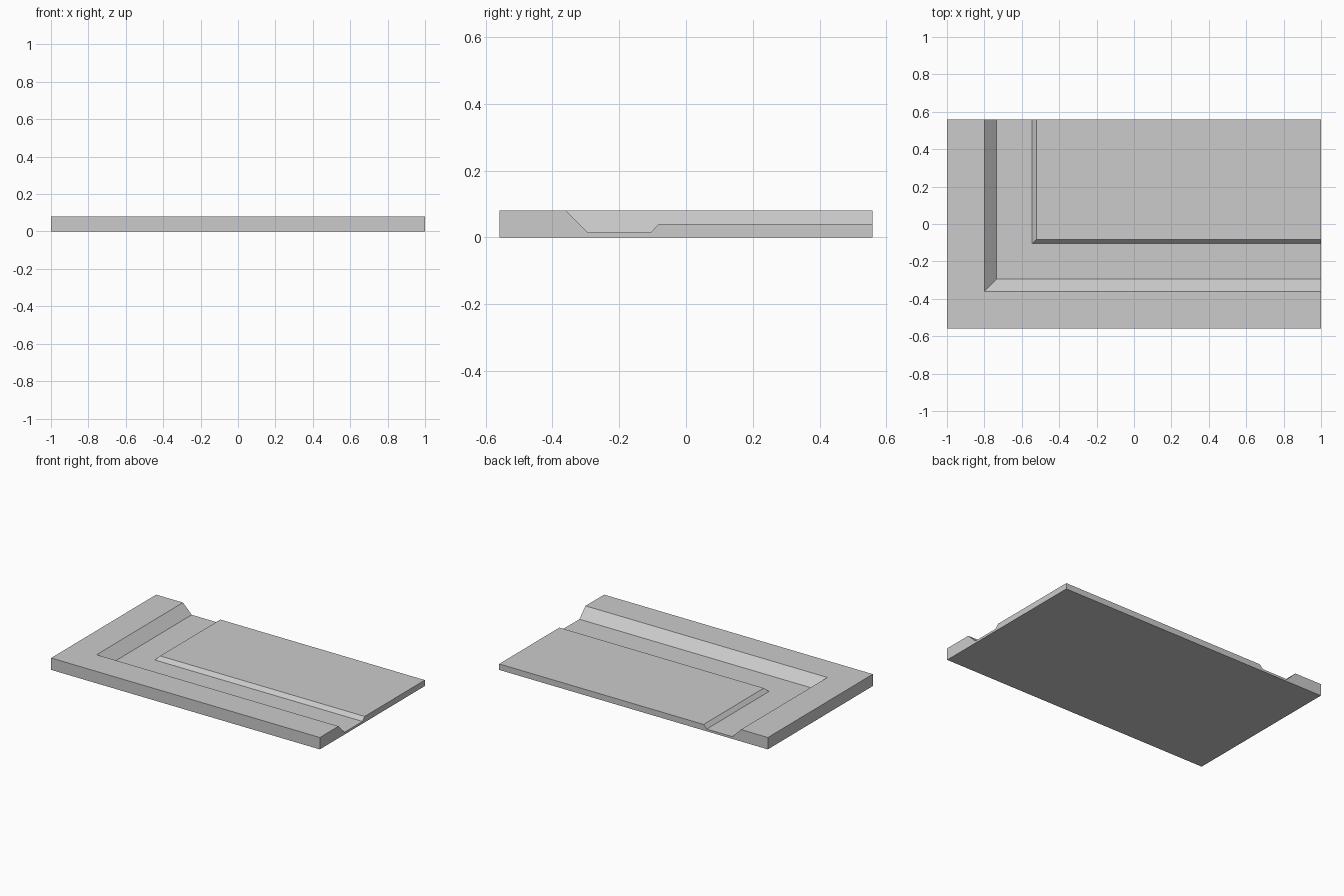
import bpy, bmesh

if "Cube" in bpy.data.objects:
    bpy.data.objects.remove(bpy.data.objects["Cube"])

R, B = 1.0, 0.558   # right and back limits of the tile

# Cross-section swept around the L bend: (x of left arm, y of front arm, height)
profile = [
    (-R, -B, 0.0),            # foot of outer wall
    (-R, -B, 0.08),           # top of outer wall
    (-0.80, -0.36, 0.08),     # high bank edge
    (-0.735, -0.295, 0.015),  # channel bed, outer edge
    (-0.545, -0.105, 0.015),  # channel bed, inner edge
    (-0.522, -0.082, 0.04),   # low bank edge
]

bm = bmesh.new()
rows = [[bm.verts.new(p) for p in ((x, B, z), (x, y, z), (R, y, z))]
        for x, y, z in profile]

# Walls, banks and channel along both arms
for a, b in zip(rows, rows[1:]):
    for i in range(2):
        bm.faces.new((a[i], a[i + 1], b[i + 1], b[i]))

# Inner plateau, underside and the two cut ends
top = bm.verts.new((R, B, profile[-1][2]))
foot = bm.verts.new((R, B, 0))
bm.faces.new(rows[-1] + [top])
bm.faces.new(rows[0] + [foot])
for i in (0, 2):
    bm.faces.new([r[i] for r in rows] + [top, foot])

bmesh.ops.recalc_face_normals(bm, faces=bm.faces[:])
mesh = bpy.data.meshes.new("channel_corner_tile")
bm.to_mesh(mesh)
bm.free()
bpy.context.collection.objects.link(
    bpy.data.objects.new("channel_corner_tile", mesh))
